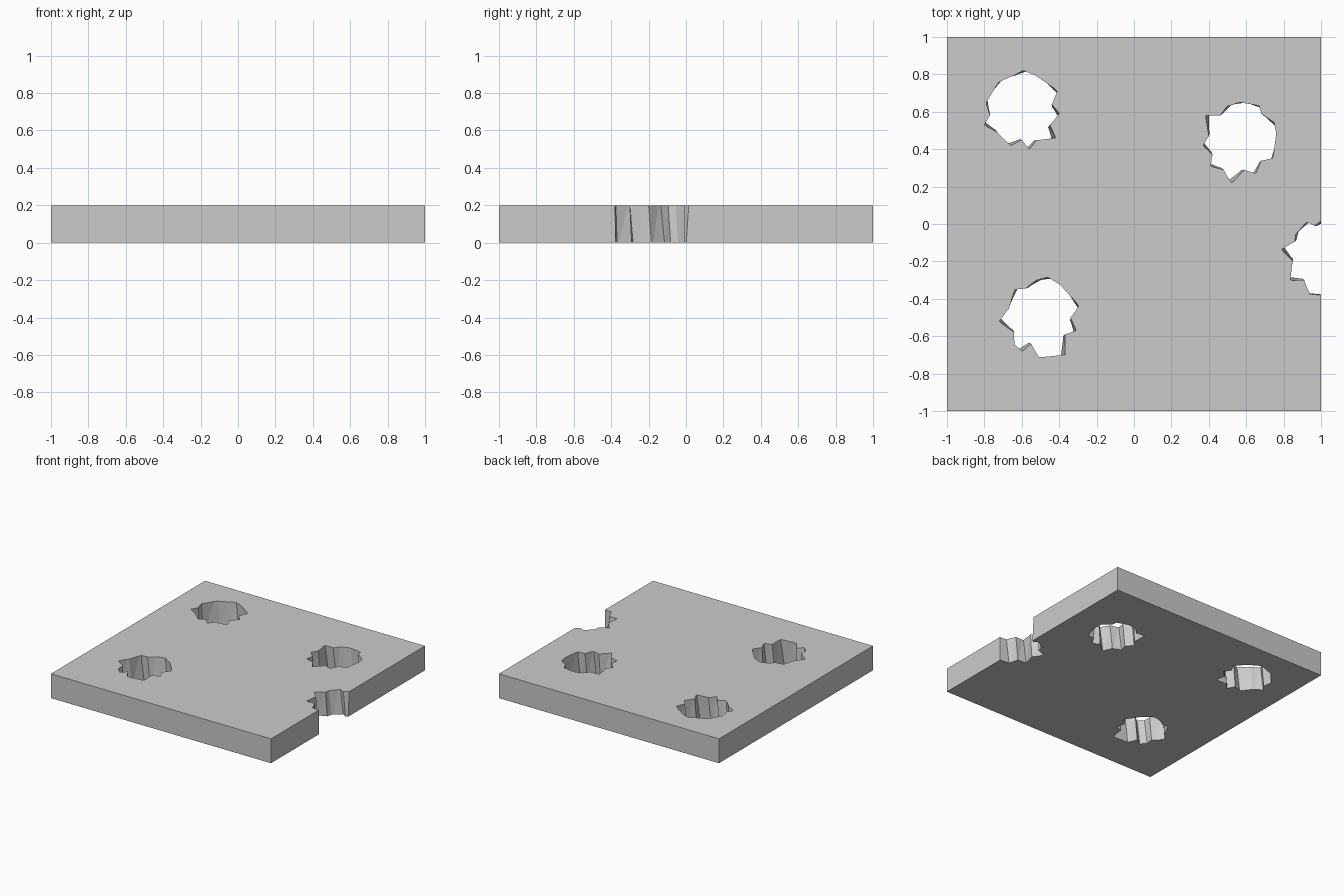
import bpy, bmesh
from mathutils import Matrix, Vector
from math import radians

if "Cube" in bpy.data.objects:
    bpy.data.objects.remove(bpy.data.objects["Cube"])

THICK = 0.2
TWIST = radians(6)      # each hole turns slightly clockwise towards the bottom
EXTRA = 0.05            # cutters overshoot the slab by this much

# ragged outlines at the top surface: (pivot, points)
HOLES = [
    ((-.59, .61), [(-.59, .82), (-.52, .79), (-.41, .71), (-.44, .64), (-.40, .59), (-.45, .53),
                   (-.42, .46), (-.52, .45), (-.56, .40), (-.60, .45), (-.66, .42), (-.73, .49),
                   (-.80, .53), (-.77, .58), (-.79, .65), (-.72, .76), (-.65, .79)]),
    ((.57, .44), [(.57, .65), (.67, .63), (.68, .59), (.75, .54), (.76, .48), (.74, .35),
                  (.68, .34), (.65, .27), (.59, .29), (.52, .22), (.48, .29), (.41, .31),
                  (.42, .37), (.37, .42), (.40, .47), (.385, .58), (.46, .58), (.50, .63)]),
    ((-.51, -.50), [(-.46, -.285), (-.39, -.33), (-.295, -.44), (-.34, -.50), (-.31, -.57),
                    (-.37, -.59), (-.37, -.70), (-.51, -.71), (-.55, -.64), (-.60, -.68),
                    (-.64, -.64), (-.64, -.58), (-.72, -.52), (-.67, -.455), (-.635, -.35),
                    (-.58, -.345), (-.52, -.30)]),
    ((.99, -.18), [(1.2, .015), (1.0, .015), (.965, -.01), (.925, .01), (.865, -.055), (.86, -.095),
                   (.79, -.135), (.85, -.2), (.835, -.3), (.91, -.3), (.94, -.375), (1.2, -.365)]),
]


def twisted_cutter(name, pivot, points):
    bm = bmesh.new()
    c = Vector(pivot)
    rings = []
    for z in (-EXTRA, THICK + EXTRA):
        rot = Matrix.Rotation(TWIST * (z - THICK) / THICK, 2)
        ring = []
        for p in points:
            q = c + rot @ (Vector(p) - c)
            ring.append(bm.verts.new((q.x, q.y, z)))
        rings.append(ring)
        bm.faces.new(ring)
    low, top = rings
    for i in range(len(points)):
        bm.faces.new((low[i - 1], low[i], top[i], top[i - 1]))
    bmesh.ops.triangulate(bm, faces=bm.faces[:])
    bmesh.ops.recalc_face_normals(bm, faces=bm.faces[:])
    mesh = bpy.data.meshes.new(name)
    bm.to_mesh(mesh)
    bm.free()
    obj = bpy.data.objects.new(name, mesh)
    bpy.context.collection.objects.link(obj)
    obj.hide_render = True
    obj.hide_set(True)
    obj.display_type = 'WIRE'
    return obj


# slab
bpy.ops.mesh.primitive_cube_add(size=1, location=(0, 0, THICK / 2))
slab = bpy.context.object
slab.name = "slab"
slab.scale = (2, 2, THICK)
bpy.ops.object.transform_apply(location=True, scale=True)

# ragged holes and the bite in the right edge
for n, (pivot, points) in enumerate(HOLES):
    mod = slab.modifiers.new(f"hole_{n + 1}", 'BOOLEAN')
    mod.operation = 'DIFFERENCE'
    mod.solver = 'EXACT'
    mod.object = twisted_cutter(f"hole_cutter_{n + 1}", pivot, points)
